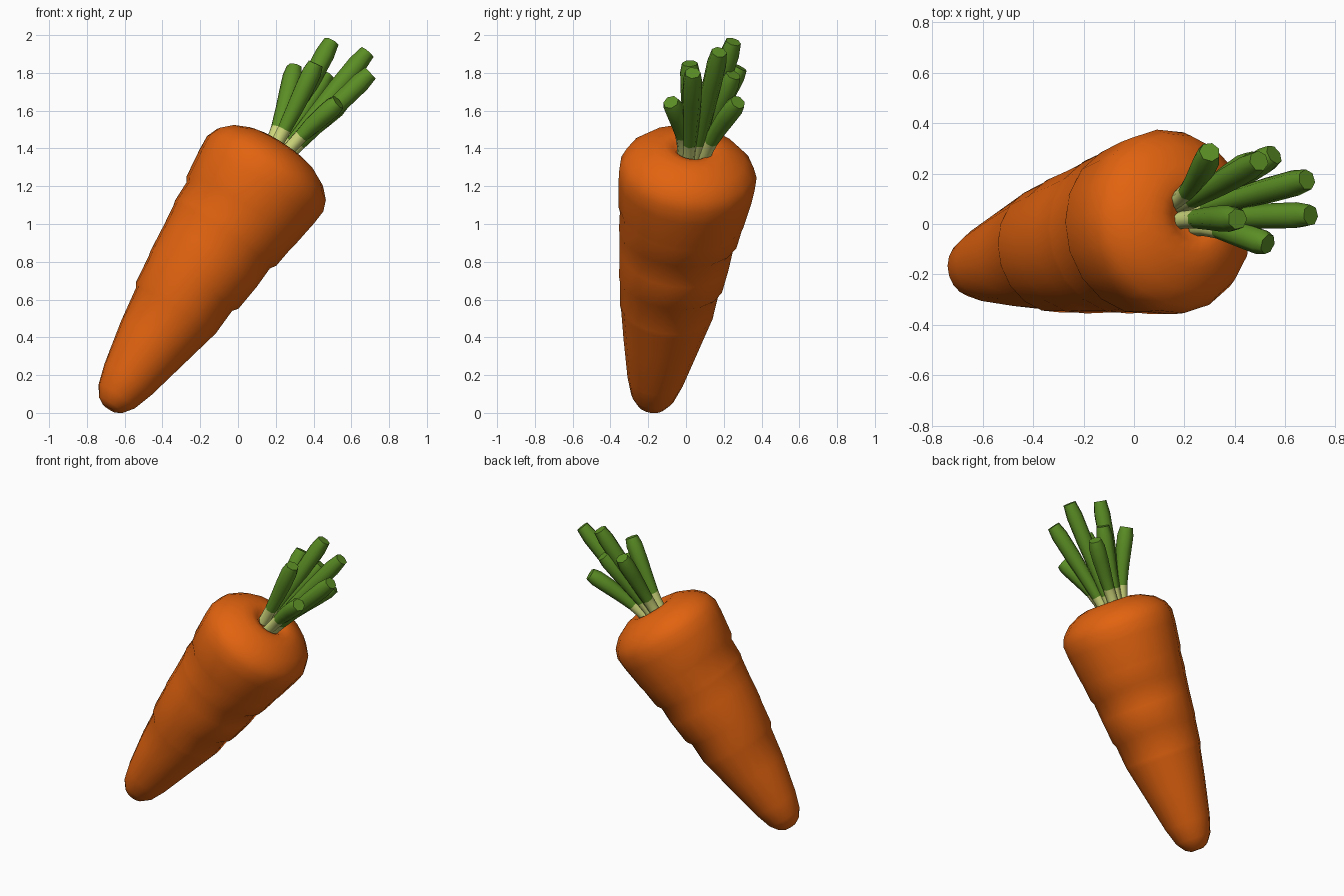
import bpy, bmesh, math
from mathutils import Vector

if "Cube" in bpy.data.objects:
    bpy.data.objects.remove(bpy.data.objects["Cube"])

def material(name, rgb):
    m = bpy.data.materials.new(name)
    m.diffuse_color = (*rgb, 1)
    m.use_nodes = True
    m.node_tree.nodes["Principled BSDF"].inputs["Base Color"].default_value = m.diffuse_color
    return m

ORANGE = material("carrot orange", (0.76, 0.125, 0.005))
GREEN = material("leaf green", (0.105, 0.27, 0.018))
PALE = material("pale stem base", (0.62, 0.68, 0.2))

# Leaning axis of the carrot, and two directions across it
C = Vector((0.1, 0.0, 1.2))
D = Vector((0.55, 0.13, 0.825)).normalized()
U = (Vector((1, 0, 0)) - D * D.x).normalized()   # towards lower right side
V = D.cross(U)

def loft(bm, rings):
    """Skin a list of equal-length rings of points and cap both ends."""
    vr = [[bm.verts.new(p) for p in r] for r in rings]
    n = len(vr[0])
    for a, b in zip(vr, vr[1:]):
        for i in range(n):
            j = (i + 1) % n
            bm.faces.new((a[i], a[j], b[j], b[i]))
    bm.faces.new(vr[0][::-1])
    bm.faces.new(vr[-1])

def finish(bm, name, mats, angle):
    bmesh.ops.recalc_face_normals(bm, faces=bm.faces)
    me = bpy.data.meshes.new(name)
    bm.to_mesh(me)
    bm.free()
    for m in mats:
        me.materials.append(m)
    ob = bpy.data.objects.new(name, me)
    bpy.context.collection.objects.link(ob)
    bpy.ops.object.select_all(action='DESELECT')
    bpy.context.view_layer.objects.active = ob
    ob.select_set(True)
    bpy.ops.object.shade_smooth_by_angle(angle=math.radians(angle))
    return ob

# Root: lathe profile (distance along axis, radius, crease depth, crease side)
profile = [
    (-1.425, 0.04, 0, 0), (-1.405, 0.075, 0, 0), (-1.35, 0.115, 0, 0),
    (-1.24, 0.15, 0, 0), (-1.0, 0.203, 0, 0),
    (-0.81, 0.245, .012, -1), (-0.78, 0.252, 0, 0),
    (-0.63, 0.272, .016, 1), (-0.60, 0.28, 0, 0),
    (-0.45, 0.296, 0, 0),
    (-0.33, 0.312, .014, 1), (-0.30, 0.32, 0, 0),
    (-0.19, 0.333, .012, -1), (-0.16, 0.34, 0, 0),
    (0.0, 0.362, 0, 0), (0.08, 0.368, 0, 0), (0.14, 0.345, 0, 0),
    (0.195, 0.29, 0, 0), (0.235, 0.21, 0, 0), (0.25, 0.15, 0, 0),
    (0.24, 0.10, 0, 0), (0.2, 0.05, 0, 0),
]
SIDES = 18
rings = []
for s, r, depth, side in profile:
    ring = []
    for i in range(SIDES):
        a = math.tau * i / SIDES
        rr = r - depth * max(0, side * math.cos(a - 0.5))
        ring.append(C + D * s + (U * math.cos(a) + V * math.sin(a)) * rr)
    rings.append(ring)
bm = bmesh.new()
loft(bm, rings)
finish(bm, "carrot_root", [ORANGE], 50)

# Stalks: tip positions; each grows from the dimple in the crown and flares
tips = [(0.495, 0.25, 1.965), (0.685, 0.175, 1.91), (0.70, 0.035, 1.80),
        (0.41, 0.02, 1.85), (0.53, -0.08, 1.645), (0.555, 0.275, 1.645),
        (0.30, 0.285, 1.83), (0.47, 0.25, 1.79)]
base = C + D * 0.215 + Vector((-0.01, 0.012, 0))
N = 7
for k, t in enumerate(tips):
    tip = Vector(t)
    off = tip - base
    side = off - D * off.dot(D)
    p0 = base + side.normalized() * min(0.068, 0.3 * side.length)
    p1 = p0 + D * 0.17 + side * 0.12
    length = (tip - p0).length
    split = 0.155 / length
    rings = []
    for f, r in ((0, .036), (split * .5, .036), (split, .038), (0.55, .046),
                 (0.75, .052), (0.92, .053), (1.0, .042)):
        p = p0 * (1 - f) ** 2 + p1 * 2 * f * (1 - f) + tip * f * f
        d = ((p1 - p0) * (1 - f) + (tip - p1) * f).normalized()
        u = (V - d * V.dot(d)).normalized()
        w = d.cross(u)
        rings.append([p + (u * math.cos(math.tau * i / N + k)
                           + w * math.sin(math.tau * i / N + k)) * r
                      for i in range(N)])
    bm = bmesh.new()
    loft(bm, rings)
    # pale colour near the crown
    for fc in bm.faces:
        s = (fc.calc_center_median() - C).dot(D)
        fc.material_index = 1 if s < 0.35 else 0
    finish(bm, f"stalk_{k + 1}", [GREEN, PALE], 55)
